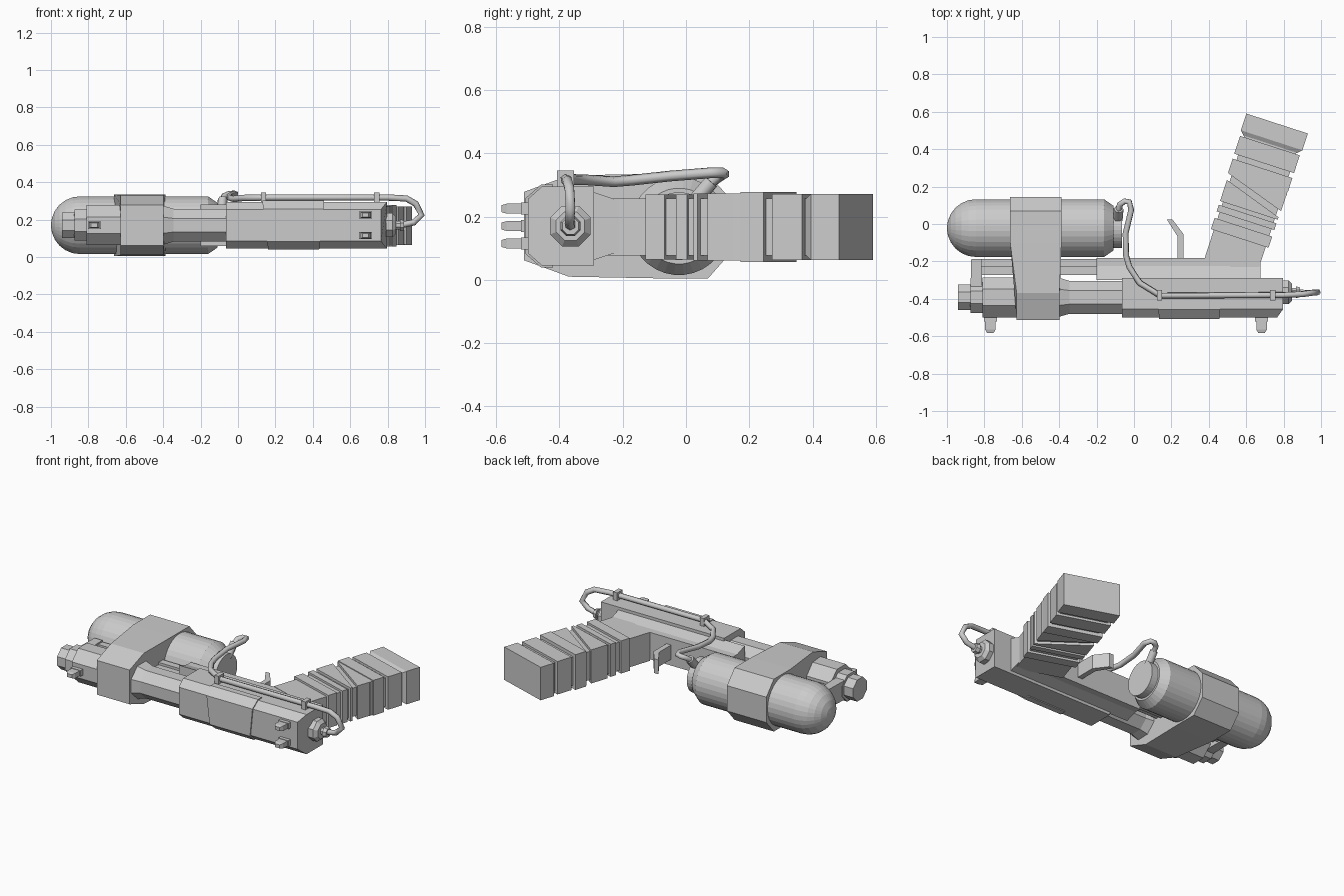
import bpy, bmesh, math
from mathutils import Vector

if "Cube" in bpy.data.objects:
    bpy.data.objects.remove(bpy.data.objects["Cube"])

ZC = 0.17  # mirror height of the whole model


def loft(name, rings):
    """Skin a list of equal-length point rings and cap both ends."""
    bm = bmesh.new()
    vs = [[bm.verts.new(p) for p in r] for r in rings]
    n = len(rings[0])
    for a, b in zip(vs, vs[1:]):
        for i in range(n):
            j = (i + 1) % n
            bm.faces.new((a[i], a[j], b[j], b[i]))
    bm.faces.new(vs[0][::-1])
    bm.faces.new(vs[-1])
    bmesh.ops.recalc_face_normals(bm, faces=bm.faces)
    me = bpy.data.meshes.new(name)
    bm.to_mesh(me)
    bm.free()
    ob = bpy.data.objects.new(name, me)
    bpy.context.collection.objects.link(ob)
    return ob


def turned(name, y, z, sections, n, flat=False):
    """Turned part along x; with flat=True the radius is measured to the flats."""
    k = 1 / math.cos(math.pi / n) if flat else 1
    angs = [2 * math.pi * (i + 0.5) / n for i in range(n)]
    return loft(name, [[(x, y + r * k * math.cos(a), z + r * k * math.sin(a)) for a in angs]
                       for x, r in sections])


def box(name, x, y, z):
    return loft(name, [[(px, y[0], z[0]), (px, y[1], z[0]), (px, y[1], z[1]), (px, y[0], z[1])]
                       for px in x])


def mirrored(half):
    """Complete a yz outline given its upper half by mirroring about ZC."""
    return half + [(y, 2 * ZC - z) for y, z in reversed(half)]


def slab(name, xy, z0, z1):
    return loft(name, [[(x, y, z) for x, y in xy] for z in (z0, z1)])


# gas tank: dome, body, shoulder and neck
R = 0.155
dome = [(-0.845 - R * math.cos(t), R * math.sin(t))
        for t in [math.radians(a) for a in (4, 15, 30, 45, 60, 75, 90)]]
turned("gas_tank", -0.022, ZC,
       dome + [(-0.16, R), (-0.11, 0.12), (-0.11, 0.107), (-0.065, 0.107)], 32)

# band holding tank and barrel together, tapering toward the barrel
band = mirrored([(-0.512, 0.278), (-0.37, 0.33), (-0.1, 0.335), (0.07, 0.335), (0.145, 0.25)])


def band_x(y, side):
    t = min(1, max(0, (-0.1 - y) / 0.27))
    return (-0.662 + 0.035 * t) if side == 0 else (-0.388 - 0.01 * t)


loft("clamp_band", [[(band_x(y, s), y, z) for y, z in band] for s in (0, 1)])

# octagonal barrel with muzzle
turned("barrel", -0.392, ZC,
       [(-0.94, 0.068), (-0.875, 0.068), (-0.875, 0.083), (-0.81, 0.083), (-0.81, 0.107),
        (-0.41, 0.107), (-0.345, 0.088), (-0.05, 0.088)], 8, True)

# front bracket and guide rails
slab("front_bracket", [(-0.87, -0.187), (-0.815, -0.187), (-0.81, -0.44), (-0.877, -0.44)], 0.11, 0.23)
box("upper_rail", (-0.865, -0.19), (-0.23, -0.187), (0.12, 0.22))
box("lower_rail", (-0.83, -0.19), (-0.272, -0.225), (0.135, 0.205))

# receiver body, with the rear lower edge cut back
body = mirrored([(-0.5, 0.255), (-0.455, 0.295), (-0.29, 0.295)])
loft("receiver", [[(-0.063, y, z) for y, z in body],
                  [(0.765 if y < -0.49 else 0.797, y, z) for y, z in body]])

# frame above the receiver, flaring into it
frame = mirrored([(-0.3, 0.28), (-0.225, 0.255), (-0.183, 0.255)])
loft("frame", [[(-0.2, y, z) for y, z in frame], [(0.675, y, z) for y, z in frame]])

# raised wrap-around panel with slanted ends
panel = mirrored([(-0.507, 0.258), (-0.458, 0.301), (-0.42, 0.301)])
loft("side_panel", [[(0.16 - 0.12 * (z - 0.05), y, z) for y, z in panel],
                    [(0.435 + 0.1 * (z - 0.05), y, z) for y, z in panel]])

# sights: stepped pegs under the barrel and receiver
for i, (x, z) in enumerate([(-0.768, ZC), (0.682, 0.225), (0.682, 0.115)]):
    steps = [(-0.48, 0.035, 0.019), (-0.522, 0.035, 0.019), (-0.522, 0.028, 0.016),
             (-0.565, 0.028, 0.016), (-0.583, 0.017, 0.011)]
    loft(f"sight_peg_{i + 1}", [[(x - a, y, z - b), (x + a, y, z - b), (x + a, y, z + b), (x - a, y, z + b)]
                                for y, a, b in steps])

# rear knob and hose nozzle
turned("rear_knob", -0.365, ZC,
       [(0.79, 0.064), (0.825, 0.064), (0.845, 0.045), (0.845, 0.022), (0.865, 0.022),
        (0.865, 0.032), (0.888, 0.026)], 8, True)

# trigger
slab("trigger", [(0.175, 0.025), (0.205, 0.025), (0.265, -0.055), (0.265, -0.19),
                 (0.232, -0.19), (0.232, -0.065)], 0.125, 0.215)

# grip, laid out along its leaning axis: s along it, w across it
LEAN = math.radians(18)


def grip_part(name, sw, half_z):
    c, d = math.cos(LEAN), math.sin(LEAN)
    pts = [(0.532 + s * d + w * c, -0.18 + s * c - w * d) for s, w in sw]
    return slab(name, pts, 0.167 - half_z, 0.167 + half_z)


def span(s0, s1, hw):
    return [(s0, -hw), (s0, hw), (s1, hw), (s1, -hw)]


grip_part("grip_core", span(-0.05, 0.7, 0.146), 0.09)
grip_part("grip_ring_1", span(0.108, 0.171, 0.162), 0.103)
grip_part("grip_ring_2", span(0.208, 0.245, 0.162), 0.103)
grip_part("grip_wedge_lower", [(0.266, -0.162), (0.266, 0.162), (0.28, 0.162), (0.385, -0.162)], 0.106)
grip_part("grip_wedge_upper", [(0.42, -0.165), (0.315, 0.165), (0.40, 0.165), (0.40, 0.168),
                               (0.425, 0.165), (0.425, -0.165)], 0.106)
grip_part("grip_ring_3", span(0.425, 0.502, 0.168), 0.111)
grip_part("grip_ring_4", span(0.53, 0.63, 0.168), 0.104)
# grip end cap with a sloped lower edge
cap = []
for s, w, h in [(0.635, 0.148, 0.088), (0.66, 0.173, 0.104), (0.754, 0.173, 0.104)]:
    c, d = math.cos(LEAN), math.sin(LEAN)
    cap.append([(0.532 + s * d + e * w * c, -0.18 + s * c - e * w * d, 0.167 + f * h)
                for e, f in [(-1, -1), (1, -1), (1, 1), (-1, 1)]])
loft("grip_cap", cap)


def tube(name, points, radius):
    cu = bpy.data.curves.new(name, 'CURVE')
    cu.dimensions = '3D'
    cu.bevel_depth = radius
    cu.bevel_resolution = 1
    cu.use_fill_caps = True
    sp = cu.splines.new('POLY')
    sp.points.add(len(points) - 1)
    for p, co in zip(sp.points, points):
        p.co = (*co, 1)
    ob = bpy.data.objects.new(name, cu)
    bpy.context.collection.objects.link(ob)
    bpy.ops.object.select_all(action='DESELECT')
    ob.select_set(True)
    bpy.context.view_layer.objects.active = ob
    bpy.ops.object.convert(target='MESH')


# hose from the tank neck, along the receiver, looping into the rear nozzle
tube("hose_fitting", [(-0.087, 0.02, 0.24), (-0.082, 0.08, 0.31)], 0.026)
tube("gas_hose", [(-0.083, 0.07, 0.30), (-0.075, 0.105, 0.325), (-0.05, 0.122, 0.335), (-0.025, 0.118, 0.338),
                  (-0.015, 0.075, 0.338), (-0.045, -0.05, 0.328), (-0.042, -0.17, 0.315),
                  (-0.025, -0.23, 0.31), (0.03, -0.315, 0.316), (0.14, -0.383, 0.318),
                  (0.8, -0.38, 0.318), (0.9, -0.375, 0.313), (0.95, -0.368, 0.285),
                  (0.982, -0.365, 0.225), (0.94, -0.368, 0.185), (0.87, -0.365, 0.17)], 0.017)

# hose clips
for i, x in enumerate((0.136, 0.742)):
    box(f"hose_clip_{i + 1}", (x - 0.014, x + 0.014), (-0.408, -0.354), (0.285, 0.345))
